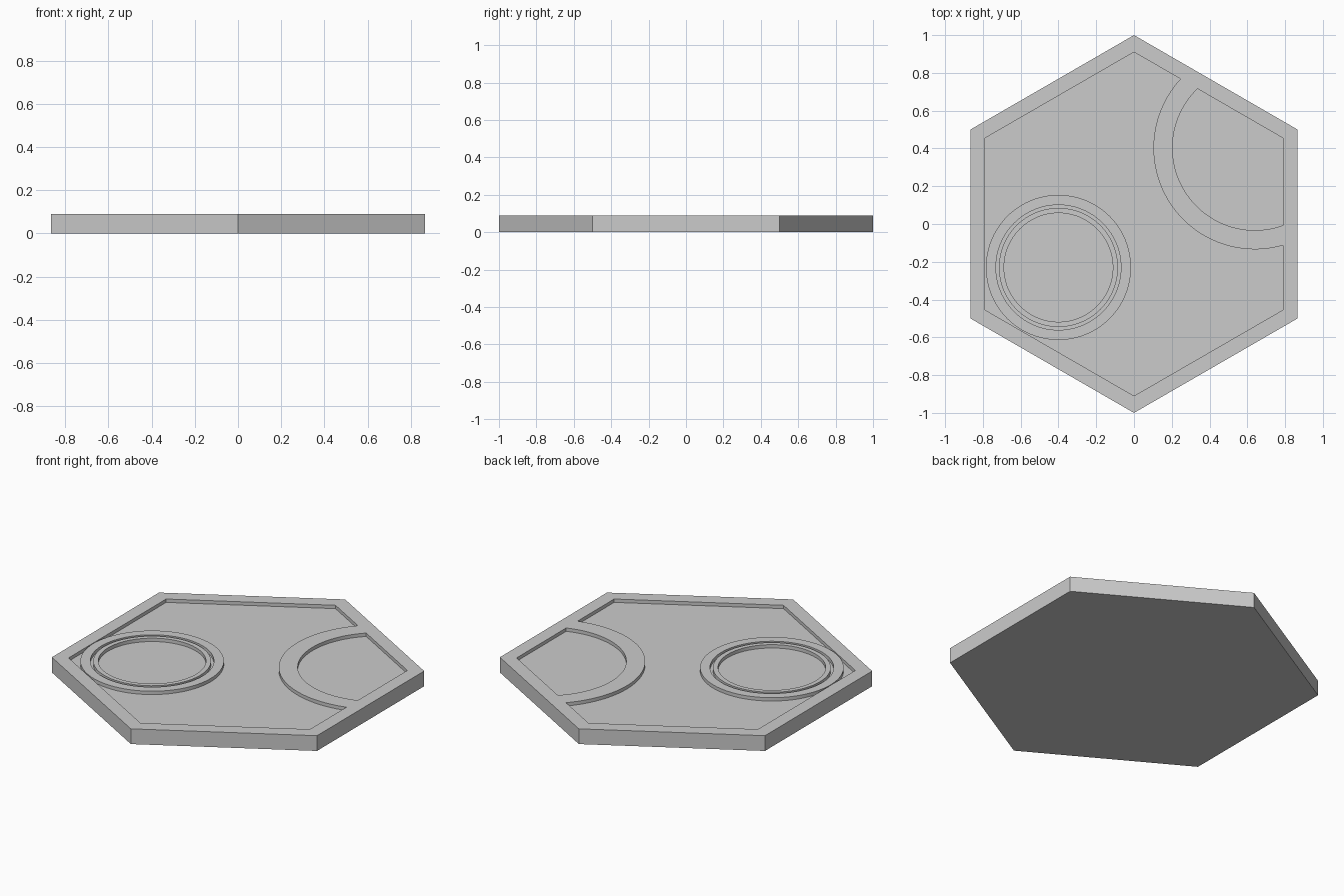
import bpy, bmesh
from math import sin, cos, pi, acos, radians, sqrt

if "Cube" in bpy.data.objects:
    bpy.data.objects.remove(bpy.data.objects["Cube"])

FLOOR, TOP = 0.07, 0.09
INNER = 0.91                      # corner radius of the recessed hexagon
APOTHEM = INNER * sqrt(3) / 2


def prism(name, outer, inner, z0, z1, closed=True, smooth=False):
    """Solid band between two matching outlines (inner=None gives a full plate)."""
    bm = bmesh.new()
    ring = lambda pts, z: [bm.verts.new((x, y, z)) for x, y in pts]
    n = len(outer)
    o0, o1 = ring(outer, z0), ring(outer, z1)
    if inner is None:
        for i in range(n):
            j = (i + 1) % n
            bm.faces.new((o0[i], o0[j], o1[j], o1[i]))
        bm.faces.new(o1)
        bm.faces.new(o0[::-1])
    else:
        i0, i1 = ring(inner, z0), ring(inner, z1)
        for i in range(n if closed else n - 1):
            j = (i + 1) % n
            for a, b in ((o0, o1), (o1, i1), (i1, i0), (i0, o0)):
                bm.faces.new((a[i], a[j], b[j], b[i]))
        if not closed:
            for k in (0, -1):
                bm.faces.new((o0[k], o1[k], i1[k], i0[k]))
    bmesh.ops.recalc_face_normals(bm, faces=bm.faces)
    mesh = bpy.data.meshes.new(name)
    bm.to_mesh(mesh)
    bm.free()
    ob = bpy.data.objects.new(name, mesh)
    bpy.context.collection.objects.link(ob)
    if smooth:
        bpy.context.view_layer.objects.active = ob
        ob.select_set(True)
        bpy.ops.object.shade_smooth_by_angle(angle=radians(30))
        ob.select_set(False)
    return ob


def arc(c, r, a0, a1, n):
    return [(c[0] + r * cos(a0 + (a1 - a0) * i / n),
             c[1] + r * sin(a0 + (a1 - a0) * i / n)) for i in range(n + 1)]


def circle(c, r, n=96):
    return arc(c, r, 0, 2 * pi, n)[:-1]


def hexagon(r):
    return [(r * sin(k * pi / 3), r * cos(k * pi / 3)) for k in range(6)]


# Tile body and raised border
prism("hex_base", hexagon(1), None, 0, FLOOR)
prism("hex_rim", hexagon(1), hexagon(INNER), FLOOR, TOP)

# Round socket: two concentric raised rings
C = (-0.40, -0.23)
prism("socket_outer_ring", circle(C, 0.384), circle(C, 0.331), FLOOR, TOP, smooth=True)
prism("socket_inner_ring", circle(C, 0.315), circle(C, 0.288), FLOOR, TOP, smooth=True)

# Curved wall whose ends lie exactly on the rim's inner edges
W = (0.64, 0.403)


def wall_arc(r):
    def hit(phi, side):
        d = APOTHEM - W[0] * cos(phi) - W[1] * sin(phi)
        return phi + side * acos(d / r)
    return arc(W, r, hit(pi / 3, 1), hit(0, -1) + 2 * pi, 64)


prism("curved_wall", wall_arc(0.537), wall_arc(0.436), FLOOR, TOP, closed=False, smooth=True)
